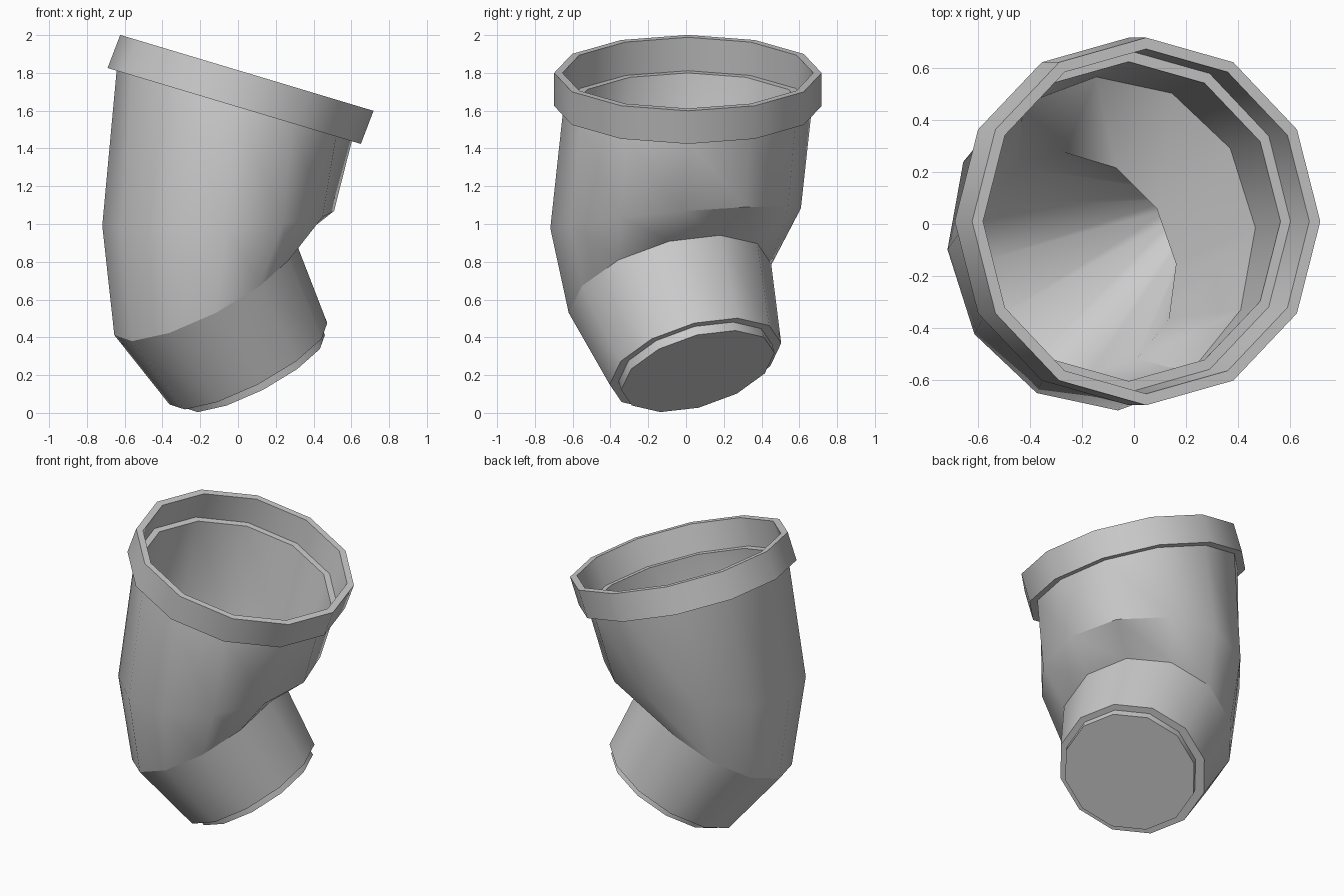
import bpy, bmesh
from math import sin, cos, pi, radians
from mathutils import Vector

if "Cube" in bpy.data.objects:
    bpy.data.objects.remove(bpy.data.objects["Cube"])

SIDES = 12


def ring(center, normal, rx, ry=None, phase=0.0):
    """Twelve points around a tilted centre; u follows world x."""
    ry = ry or rx
    n = Vector(normal).normalized()
    u = (Vector((1, 0, 0)) - n * n.x).normalized()
    v = n.cross(u)
    c = Vector(center)
    out = []
    for i in range(SIDES):
        a = 2 * pi * i / SIDES + radians(phase)
        out.append(c + u * (rx * cos(a)) + v * (ry * sin(a)))
    return out


def loft(name, rings, loop=False, cap_start=False):
    """Skin a list of rings into a wall, optionally looped or capped."""
    bm = bmesh.new()
    rows = [[bm.verts.new(p) for p in r] for r in rings]
    pairs = list(zip(rows, rows[1:]))
    if loop:
        pairs.append((rows[-1], rows[0]))
    if cap_start:
        bm.faces.new(rows[0][::-1])
    for a, b in pairs:
        for i in range(SIDES):
            j = (i + 1) % SIDES
            bm.faces.new((a[i], a[j], b[j], b[i]))
    bmesh.ops.recalc_face_normals(bm, faces=bm.faces)
    mesh = bpy.data.meshes.new(name)
    bm.to_mesh(mesh)
    bm.free()
    obj = bpy.data.objects.new(name, mesh)
    bpy.context.collection.objects.link(obj)
    bpy.ops.object.select_all(action='DESELECT')
    obj.select_set(True)
    bpy.context.view_layer.objects.active = obj
    bpy.ops.object.shade_smooth_by_angle(angle=radians(38))
    return obj


# Main planes of the bent pipe
top_n = (0.287, 0, 0.958)
top_c, low_c = (0.047, 0.01, 1.80), (-0.02, 0.01, 1.625)
mid_n, mid_c = (-0.057, -0.083, 1), (-0.105, -0.055, 1.03)
foot_n = Vector((-0.446, -0.257, 0.857)).normalized()
foot_c = Vector((0.055, 0.05, 0.26))
PH = 7
joint = ring((-0.175, -0.085, 0.66), foot_n, 0.54, 0.555, PH)

# Socket collar at the upper end
loft("socket_collar", [
    ring(low_c, top_n, 0.70, 0.708), ring(top_c, top_n, 0.70, 0.708),
    ring(top_c, top_n, 0.656, 0.664), ring(low_c, top_n, 0.65, 0.658)], loop=True)

# Bent pipe: narrowing inside, over the ledge, down the outside to the joint
loft("bent_pipe", [
    ring((0.21, 0.06, 0.42), foot_n, 0.07, phase=PH),
    ring((-0.22, -0.15, 0.73), foot_n, 0.43, 0.44, PH),
    ring(mid_c, mid_n, 0.575, 0.625, 4),
    ring(low_c, top_n, 0.61, 0.615),
    ring(low_c, top_n, 0.65, 0.658),
    ring(mid_c, mid_n, 0.616, 0.667, 4),
    joint], cap_start=True)

# Lower spigot, tapering to its rim and underside
loft("lower_spigot", [
    joint,
    ring(foot_c, foot_n, 0.47, phase=PH),
    ring(foot_c, foot_n, 0.40, phase=PH)])

# Plug closing the lower end
plug_c = foot_c + Vector((0.01, 0, 0.003))
loft("end_plug", [
    ring(plug_c - foot_n * 0.05, foot_n, 0.42, phase=PH),
    ring(plug_c + foot_n * 0.01, foot_n, 0.42, phase=PH)], cap_start=True)
